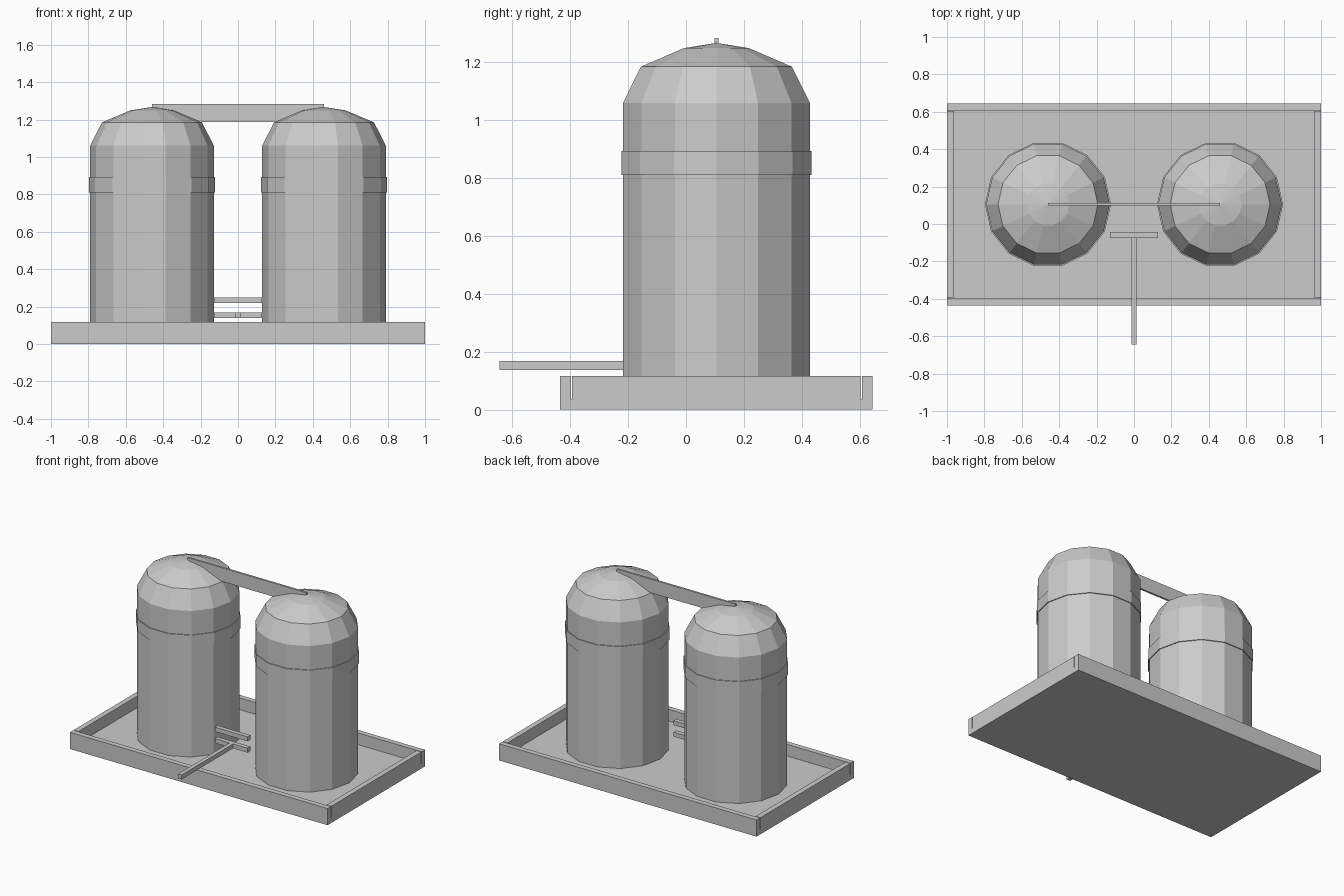
import bpy
import bmesh
from math import cos, sin, tau

cube = bpy.data.objects.get("Cube")
if cube:
    bpy.data.objects.remove(cube, do_unlink=True)

# One plain grey for everything
GREY = (0.6, 0.6, 0.6, 1.0)
grey = bpy.data.materials.new("plain_grey")
grey.use_nodes = True
grey.diffuse_color = GREY
grey.node_tree.nodes["Principled BSDF"].inputs["Base Color"].default_value = GREY

SIDES = 14


def finish(name, bm):
    bmesh.ops.recalc_face_normals(bm, faces=bm.faces)
    mesh = bpy.data.meshes.new(name)
    bm.to_mesh(mesh)
    bm.free()
    mesh.materials.append(grey)
    obj = bpy.data.objects.new(name, mesh)
    bpy.context.collection.objects.link(obj)
    return obj


def box(name, low, high):
    """Box between two opposite corners."""
    bm = bmesh.new()
    bmesh.ops.create_cube(bm, size=1)
    for v in bm.verts:
        v.co = [(a + b) / 2 + c * (b - a) for a, b, c in zip(low, high, v.co)]
    return finish(name, bm)


def lathe(name, centre, profile, apex=None):
    """Flat-sided turned shape from (radius, height) pairs, with an optional tip."""
    bm = bmesh.new()
    cx, cy = centre
    rings = [[bm.verts.new((cx + r * cos(tau * i / SIDES), cy + r * sin(tau * i / SIDES), z))
              for i in range(SIDES)] for r, z in profile]
    for lower, upper in zip(rings, rings[1:]):
        for i in range(SIDES):
            j = (i + 1) % SIDES
            bm.faces.new((lower[i], lower[j], upper[j], upper[i]))
    bm.faces.new(rings[0][::-1])
    if apex is None:
        bm.faces.new(rings[-1])
    else:
        tip = bm.verts.new((cx, cy, apex))
        for i in range(SIDES):
            bm.faces.new((rings[-1][i], rings[-1][(i + 1) % SIDES], tip))
    return finish(name, bm)


# Shallow tray: floor with four upstanding walls, narrow gaps at the corners
FRONT, BACK, FLOOR, RIM, WALL, GAP = -0.435, 0.645, 0.035, 0.117, 0.037, 0.005
box("tray_floor", (-1, FRONT, 0), (1, BACK, FLOOR))
box("tray_wall_front", (-1, FRONT, FLOOR), (1, FRONT + WALL, RIM))
box("tray_wall_back", (-1, BACK - WALL, FLOOR), (1, BACK, RIM))
for side, x in (("right", -1), ("left", 1 - WALL)):
    box("tray_wall_" + side, (x, FRONT + WALL + GAP, FLOOR),
        (x + WALL, BACK - WALL - GAP, RIM))

# Two domed tanks, each with a raised band
TANK_X, TANK_Y = 0.46, 0.105
for side, sign in (("right", -1), ("left", 1)):
    centre = (sign * TANK_X, TANK_Y)
    lathe("tank_" + side, centre,
          [(0.331, FLOOR), (0.331, 1.06), (0.267, 1.185), (0.115, 1.249)], apex=1.267)
    lathe("tank_band_" + side, centre, [(0.337, 0.81), (0.337, 0.893)])

# Thin walkway plate joining the tank tops
box("top_bridge", (-TANK_X, TANK_Y - 0.007, 1.188), (TANK_X, TANK_Y + 0.007, 1.284))

# Pipework between the tanks
for name, z in (("lower_cross_pipe", 0.138), ("upper_cross_pipe", 0.218)):
    box(name, (-0.127, -0.075, z), (0.127, -0.044, z + 0.031))
box("outlet_pipe", (-0.014, -0.645, 0.138), (0.014, -0.075, 0.169))
